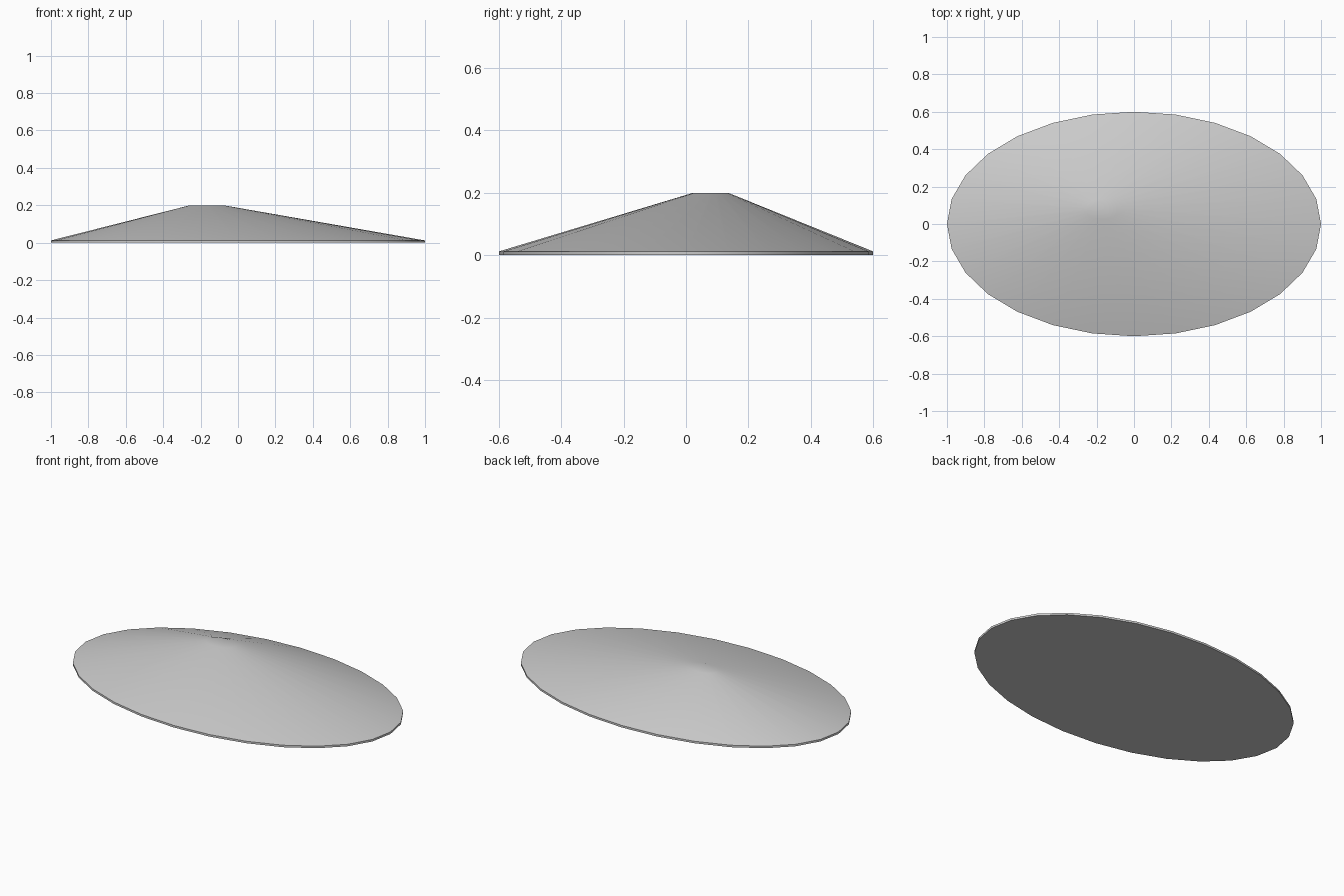
import bpy, bmesh
from math import cos, sin, tau, radians

if "Cube" in bpy.data.objects:
    bpy.data.objects.remove(bpy.data.objects["Cube"])

SIDES = 28
# Elliptical sections: centre x, centre y, radius x, radius y, height
SECTIONS = [
    (0, 0, 1.0, 0.6, 0.0),               # underside
    (0, 0, 1.0, 0.6, 0.012),             # top of thin rim
    (-0.167, 0.079, 0.09, 0.056, 0.2),   # off-centre flat peak
]

bm = bmesh.new()
rings = []
for cx, cy, rx, ry, z in SECTIONS:
    rings.append([bm.verts.new((cx + rx * cos(tau * i / SIDES),
                                cy + ry * sin(tau * i / SIDES), z))
                  for i in range(SIDES)])

# Rim and sloping side
for low, high in zip(rings, rings[1:]):
    for i in range(SIDES):
        j = (i + 1) % SIDES
        bm.faces.new((low[i], low[j], high[j], high[i]))

# Flat underside and peak
bm.faces.new(rings[0][::-1])
bm.faces.new(rings[-1])

mesh = bpy.data.meshes.new("shield_mound")
bm.to_mesh(mesh)
bm.free()
mound = bpy.data.objects.new("shield_mound", mesh)
bpy.context.collection.objects.link(mound)

# Smooth slope with crisp rim
bpy.context.view_layer.objects.active = mound
mound.select_set(True)
bpy.ops.object.shade_smooth_by_angle(angle=radians(30))
